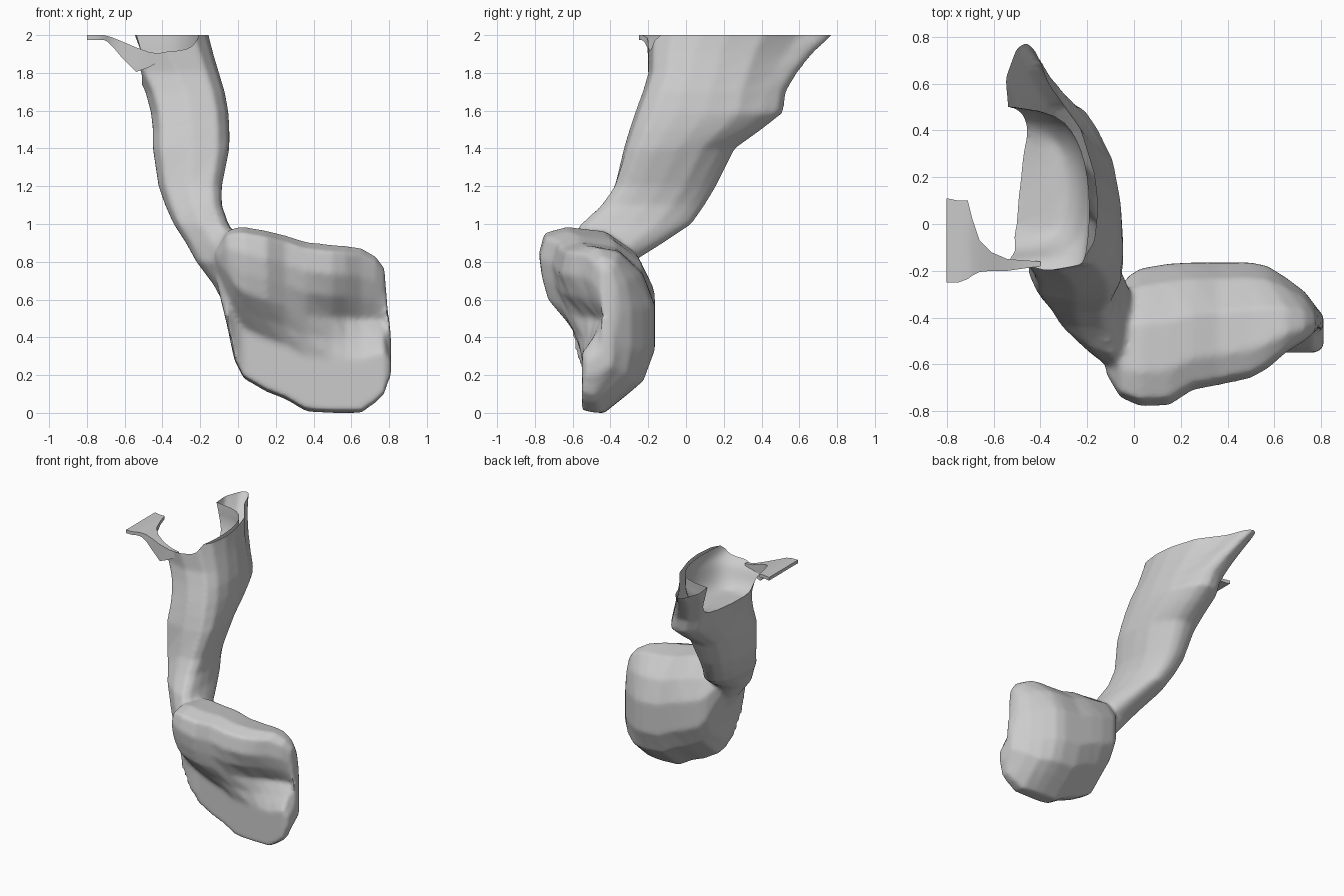
import bpy, bmesh

if "Cube" in bpy.data.objects:
    bpy.data.objects.remove(bpy.data.objects["Cube"])

# Cross-section templates inside a unit square: tube middle, tube rim, bowl cutter
MID = [(0, .2), (.1, .05), (.5, 0), (.85, .03), (.97, .13), (1, .28), (.98, .48), (.9, .7),
       (.75, .86), (.62, .96), (.48, 1), (.28, .98), (.12, .88), (.03, .7), (0, .5), (0, .33)]
RIM = [(0, .2), (.1, .05), (.5, 0), (.85, .03), (.97, .13), (1, .28), (.97, .42), (.85, .62),
       (.57, .82), (.48, .95), (.4, 1), (.31, .97), (.22, .84), (.25, .66), (.16, .46), (.05, .32)]
BOWL = [(0, 0), (.75, 0), (.95, .06), (1, .3), (1, .65), (.93, .88), (.8, 1), (0, 1)]


def loft(name, rings):
    """Skin a list of equal-length point rings and cap both ends."""
    bm = bmesh.new()
    vs = [[bm.verts.new(p) for p in r] for r in rings]
    n = len(vs[0])
    for a, b in zip(vs, vs[1:]):
        for i in range(n):
            j = (i + 1) % n
            bm.faces.new((a[i], a[j], b[j], b[i]))
    caps = [bm.faces.new(vs[0]), bm.faces.new(vs[-1])]
    bmesh.ops.triangulate(bm, faces=caps)
    bmesh.ops.recalc_face_normals(bm, faces=bm.faces[:])
    me = bpy.data.meshes.new(name)
    bm.to_mesh(me)
    bm.free()
    ob = bpy.data.objects.new(name, me)
    bpy.context.collection.objects.link(ob)
    return ob


def flat_rings(sections, low, high, lean=0):
    """Horizontal rings from (z, x0, x1, y0, y1), blending two templates near the top."""
    rings = []
    for z, x0, x1, y0, y1 in sections:
        t = min(1, max(0, (z - 1.65) / .35))
        k = max(0, 1.3 - z) * lean
        ring = []
        for (a, b), (c, d) in zip(low, high):
            u, v = a + t * (c - a), b + t * (d - b)
            ring.append((x0 + u * (x1 - x0),
                         y0 + (v + k * (1 - u) * (1 - v)) * (y1 - y0), z))
        rings.append(ring)
    return rings


def lobe_ring(x, yt, ym, yb, y1, z0, z1):
    """Upright ring: front y at the top, middle and bottom, back y, z range."""
    def h(f):
        return z0 + f * (z1 - z0)
    d = y1 - yt
    return [(x, y, z) for y, z in [
        (yb, h(.02)), (yb + .3 * (y1 - yb), h(0)), (y1 - .12 * d, h(.2)), (y1, h(.38)),
        (y1, h(.64)), (y1 - .13 * d, h(.83)), (y1 - .4 * d, h(.97)), (yt + .25 * d, h(1)),
        (yt + .05 * d, h(.96)), (yt, h(.83)), ((yt * 2 + ym) / 3, h(.7)), (ym, h(.57)),
        ((ym + yb) / 2, h(.45)), (yb, h(.33))]]


def activate(ob):
    bpy.ops.object.select_all(action='DESELECT')
    ob.select_set(True)
    bpy.context.view_layer.objects.active = ob


def apply_mod(ob, kind, **props):
    activate(ob)
    m = ob.modifiers.new(kind.title(), kind)
    for k, v in props.items():
        setattr(m, k, v)
    bpy.ops.object.modifier_apply(modifier=m.name)


# Leaning tube
tube = loft("tube_body", flat_rings([
    (.55, -.06, .12, -.62, -.38), (.68, -.13, .1, -.7, -.34), (.8, -.22, .06, -.72, -.28),
    (.9, -.275, .01, -.68, -.12), (1.0, -.34, -.05, -.6, .03), (1.1, -.385, -.085, -.48, .1),
    (1.2, -.42, -.085, -.4, .16), (1.4, -.45, -.045, -.33, .26), (1.5, -.45, -.045, -.3, .4),
    (1.59, -.46, -.05, -.27, .515), (1.7, -.49, -.07, -.23, .53), (1.8, -.54, -.1, -.2, .59),
    (1.9, -.6, -.13, -.2, .67), (2.0, -.66, -.155, -.2, .78),
    (2.08, -.68, -.16, -.2, .84)], MID, RIM, .8))

# Rounded lower lobe, lofted along x
lobe = loft("lobe", [lobe_ring(*r) for r in [
    (-.12, -.64, -.62, -.58, -.36, .72, .86), (-.06, -.74, -.72, -.62, -.27, .47, .96),
    (-.02, -.76, -.73, -.58, -.22, .28, .98), (.03, -.78, -.74, -.55, -.19, .18, .985),
    (.15, -.775, -.73, -.55, -.17, .11, .965), (.25, -.71, -.67, -.55, -.165, .07, .94),
    (.36, -.69, -.61, -.55, -.165, 0, .905), (.5, -.66, -.53, -.55, -.165, -.01, .89),
    (.57, -.62, -.48, -.55, -.18, -.01, .885), (.65, -.55, -.45, -.55, -.23, -.01, .875),
    (.73, -.5, -.43, -.55, -.29, .05, .83), (.775, -.46, -.42, -.55, -.35, .1, .77),
    (.79, -.45, -.43, -.54, -.37, .15, .58), (.81, -.46, -.45, -.53, -.39, .2, .42)]])

# Fuse tube and lobe into one smooth skin
activate(tube)
lobe.select_set(True)
bpy.ops.object.join()
apply_mod(tube, 'REMESH', mode='VOXEL', voxel_size=.014)
apply_mod(tube, 'SMOOTH', factor=.5, iterations=8)

# Scooped bowl at the top, open to the left
cutter = loft("bowl_cutter", flat_rings([
    (1.72, -1.1, -.27, -.08, .42), (1.81, -1.2, -.22, -.14, .49), (1.9, -1.2, -.2, -.17, .51),
    (1.94, -1.2, -.19, -.3, .51), (2.03, -1.2, -.185, -.36, .52), (2.3, -1.2, -.185, -.36, .52)],
    BOWL, BOWL))
apply_mod(cutter, 'SUBSURF', levels=2)
apply_mod(tube, 'BOOLEAN', operation='DIFFERENCE', object=cutter, solver='EXACT')
bpy.data.objects.remove(cutter)

# Trim the rim open at z = 2 and rest the bottom on z = 0
bm = bmesh.new()
bm.from_mesh(tube.data)
bmesh.ops.bisect_plane(bm, geom=bm.verts[:] + bm.edges[:] + bm.faces[:],
                       plane_co=(0, 0, 2), plane_no=(0, 0, 1), clear_outer=True)
low = min(v.co.z for v in bm.verts)
for v in bm.verts:
    if v.co.z < .1:
        v.co.z -= low * (1 - v.co.z / .1)
    v.co.z = max(v.co.z, 0)
bm.to_mesh(tube.data)
bm.free()

# Thin flange reaching left from the front of the rim, from (x, y0, y1, z, thickness)
flange = loft("rim_flange", [
    [(x, y0, z - t), (x, (y0 + y1) / 2, z - t), (x, y1, z - t),
     (x, y1, z), (x, (y0 + y1) / 2, z), (x, y0, z)]
    for x, y0, y1, z, t in [
        (-.4, -.18, -.16, 1.9, .03), (-.47, -.19, -.155, 1.91, .08),
        (-.54, -.2, -.15, 1.935, .13), (-.61, -.2, -.12, 1.965, .09),
        (-.66, -.205, -.07, 1.985, .05), (-.69, -.22, .02, 1.995, .03),
        (-.71, -.235, .1, 2, .025), (-.75, -.25, .1, 2, .025), (-.8, -.25, .11, 2, .025)]])

for ob in (tube, flange):
    activate(ob)
    bpy.ops.object.shade_smooth_by_angle(angle=.7)
